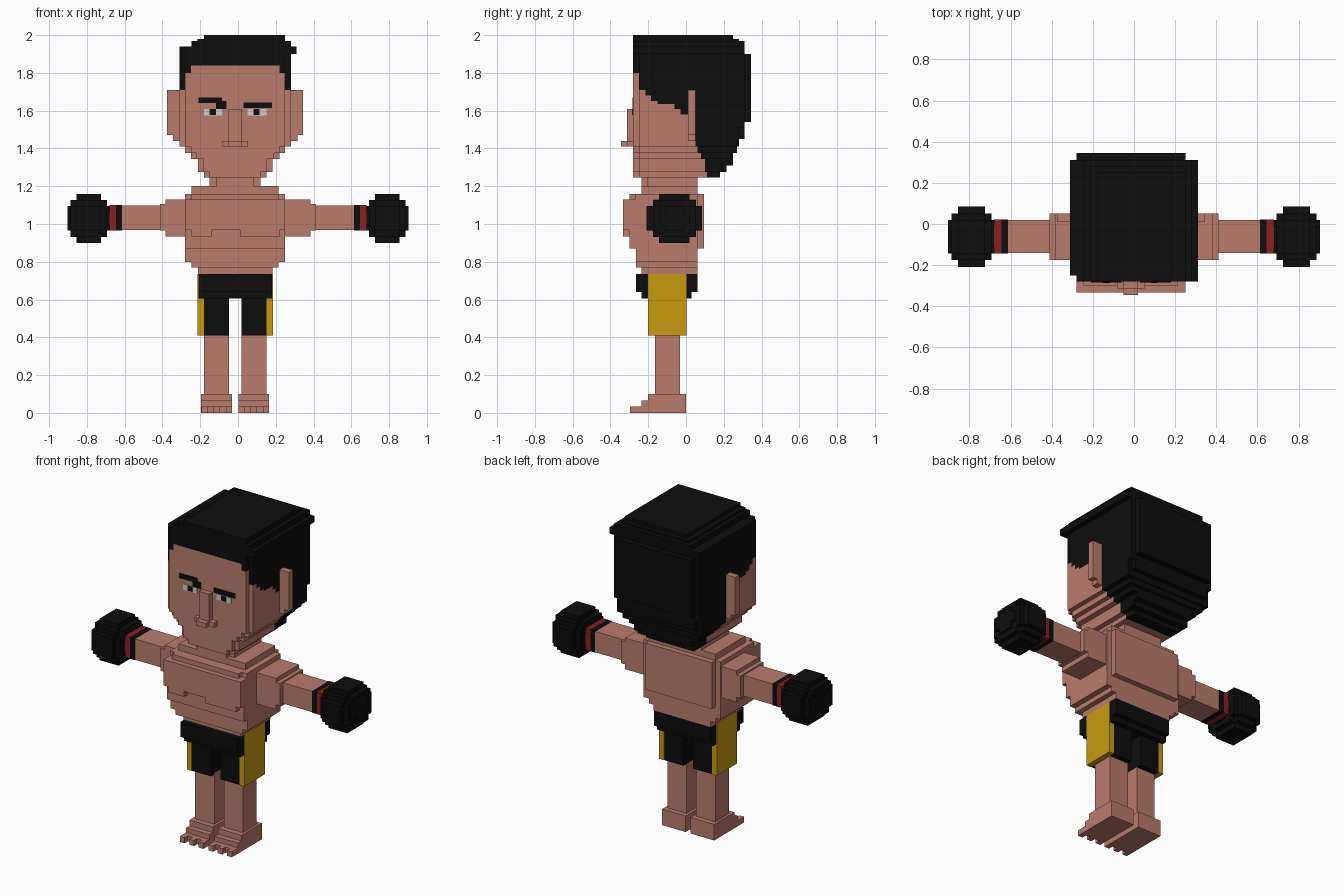
import bpy, bmesh, math

V = 0.0325      # size of one block
CX = -0.015     # middle of the body


def material(name, rgb):
    m = bpy.data.materials.new(name)
    m.diffuse_color = (*rgb, 1)
    return m


SKIN = material("skin", (0.49, 0.2, 0.15))
BLACK = material("black", (0.004, 0.004, 0.004))
YELLOW = material("yellow", (0.58, 0.33, 0.005))
RED = material("red", (0.26, 0.014, 0.014))
WHITE = material("eye_white", (0.62, 0.62, 0.62))


def blocks(name, mat, boxes):
    """One object from boxes given as (x0, x1, y0, y1, z0, z1)."""
    bm = bmesh.new()
    for x0, x1, y0, y1, z0, z1 in boxes:
        verts = bmesh.ops.create_cube(bm, size=1)["verts"]
        for v in verts:
            v.co.x = x1 if v.co.x > 0 else x0
            v.co.y = y1 if v.co.y > 0 else y0
            v.co.z = z1 if v.co.z > 0 else z0
    me = bpy.data.meshes.new(name)
    bm.to_mesh(me)
    bm.free()
    me.materials.append(mat)
    ob = bpy.data.objects.new(name, me)
    bpy.context.collection.objects.link(ob)
    return ob


def mid(half, y0, y1, z0, z1):
    """Box centred on the body."""
    return (CX - half, CX + half, y0, y1, z0, z1)


# ---- head: jaw narrows downwards in steps (half width, z0, z1, back y)
jaw = [(0.295, 1.41, 1.58, 0.05), (0.265, 1.376, 1.41, 0.06), (0.235, 1.344, 1.376, 0.08),
       (0.198, 1.275, 1.344, 0.10), (0.165, 1.245, 1.275, 0.11)]
head = [mid(h, -0.25, yb, z0, z1) for h, z0, z1, yb in jaw]
head += [mid(h - 0.03, -0.28, -0.25, z0, z1) for h, z0, z1, yb in jaw]
head += [mid(0.265, -0.28, -0.25, 1.58, 1.80), mid(0.235, -0.28, -0.25, 1.80, 1.84)]

# stepped hairline on the temples (y0, y1, z)
temple = [(-0.25, -0.215, 1.71), (-0.215, -0.185, 1.68), (-0.185, -0.15, 1.65),
          (-0.15, -0.06, 1.635), (-0.06, -0.03, 1.61), (-0.03, 0.05, 1.58)]
head += [mid(0.295, y0, y1, 1.58, z) for y0, y1, z in temple if z > 1.58]
blocks("head", SKIN, head)
blocks("neck", SKIN, [mid(0.10, -0.235, 0.0, 1.20, 1.245), mid(0.135, -0.205, 0.06, 1.16, 1.275)])

# ---- hair
hair = [mid(0.295, y0, y1, z, 1.90) for y0, y1, z in temple]
hair += [mid(0.235, -0.28, -0.25, 1.84, 1.90)]
hair += [mid(0.265, -0.28, -0.25, 1.84, 1.90)]
hair += [(x, x + 0.03, -0.28, -0.25, 1.80, 1.84) for x in (CX - 0.265, CX + 0.235)]
# back of the head
hair += [mid(0.295, 0.05, 0.31, 1.51, 1.90), mid(0.265, 0.31, 0.345, 1.54, 1.90),
         mid(0.295, 0.05, 0.28, 1.41, 1.51), mid(0.265, 0.28, 0.31, 1.45, 1.54),
         mid(0.265, 0.06, 0.27, 1.376, 1.41), mid(0.235, 0.08, 0.25, 1.344, 1.376),
         mid(0.198, 0.10, 0.25, 1.31, 1.344), mid(0.198, 0.10, 0.215, 1.275, 1.31),
         mid(0.165, 0.11, 0.18, 1.245, 1.275)]
# stepped crown
hair += [(-0.31, 0.31, -0.25, 0.31, 1.90, 1.94), (-0.28, 0.31, -0.28, 0.31, 1.90, 1.94),
         (-0.28, 0.25, 0.31, 0.345, 1.87, 1.90), (-0.245, 0.28, -0.28, 0.31, 1.94, 1.97),
         (-0.18, 0.25, -0.28, 0.25, 1.97, 2.0), (-0.215, 0.25, -0.28, 0.28, 1.94, 1.98)]
blocks("hair", BLACK, hair)

# ---- ears, nose, eyes, brows
for side, name in ((-1, "left"), (1, "right")):
    def out(a, b):
        return tuple(sorted((CX + side * a, CX + side * b)))
    blocks("ear_" + name, SKIN, [(*out(0.28, 0.36), 0.01, 0.05, 1.47, 1.71),
                                 (*out(0.28, 0.33), 0.01, 0.05, 1.44, 1.47)])
blocks("nose", SKIN, [mid(0.035, -0.313, -0.28, 1.41, 1.61), mid(0.068, -0.313, -0.28, 1.41, 1.44),
                      mid(0.035, -0.345, -0.313, 1.41, 1.44)])
F0, F1 = -0.284, -0.278
blocks("eye_whites", WHITE, [(-0.18, -0.085, F0, F1, 1.575, 1.61), (0.05, 0.15, F0, F1, 1.575, 1.61)])
blocks("pupils", BLACK, [(-0.15, -0.117, F0 - .002, F1, 1.578, 1.608),
                         (0.082, 0.115, F0 - .002, F1, 1.578, 1.608)])
blocks("brows", BLACK, [(-0.21, -0.085, F0, F1, 1.64, 1.67), (-0.117, -0.06, F0, F1, 1.61, 1.65),
                        (0.03, 0.18, F0, F1, 1.613, 1.643)])

# ---- torso
blocks("torso", SKIN, [
    mid(0.23, -0.235, 0.06, 1.13, 1.20), mid(0.265, -0.27, 0.06, 1.12, 1.16),
    mid(0.23, -0.30, 0.095, 1.12, 1.16),
    mid(0.265, -0.30, 0.06, 0.87, 1.13), mid(0.23, 0.05, 0.095, 0.87, 1.13),
    mid(0.265, -0.265, 0.06, 0.84, 0.87), mid(0.265, -0.265, 0.06, 0.80, 0.84),
    mid(0.23, -0.265, 0.06, 0.77, 0.80), mid(0.198, -0.235, 0.06, 0.735, 0.77)])
blocks("chest", SKIN, [mid(0.265, -0.333, -0.30, 0.968, 1.13),
                       (-0.25, -0.14, -0.333, -0.30, 0.935, 0.968),
                       (0.01, 0.22, -0.333, -0.30, 0.935, 0.968)])

# ---- arms, wrist bands and gloves
for side, name in ((-1, "left"), (1, "right")):
    def arm(a, b, *rest):
        return (*sorted((side * a, side * b)), *rest)
    blocks("upper_arm_" + name, SKIN, [arm(0.23, 0.385, -0.175, 0.052, 0.935, 1.13),
                                       arm(0.385, 0.412, -0.175, 0.052, 0.965, 1.105)])
    blocks("forearm_" + name, SKIN, [arm(0.40, 0.613, -0.142, 0.02, 0.967, 1.097)])
    blocks("black_band_" + name, BLACK, [arm(0.613, 0.645, -0.144, 0.022, 0.965, 1.1)])
    blocks("red_band_" + name, RED, [arm(0.645, 0.68, -0.144, 0.022, 0.965, 1.1)])
    # rounded glove from rows of blocks
    rows = []
    for k in range(8):
        for j in range(9):
            w = (k - 3.5) / 4.3
            u = (j - 4) / 4.8
            r = 1 - w * w - u * u
            if r < 0.13:
                continue
            h = min(3.5, max(1, round(4.1 * math.sqrt(r)))) * V
            y, z = -0.062 + (j - 4) * V, 1.03 + (k - 3.5) * V
            rows.append(arm(max(0.677, 0.79 - h), 0.79 + h, y - V / 2, y + V / 2, z - V / 2, z + V / 2))
    blocks("glove_" + name, BLACK, rows)

# ---- shorts
blocks("shorts_waist", BLACK, [mid(0.195, -0.265, 0.06, 0.64, 0.735),
                               mid(0.195, -0.235, 0.03, 0.605, 0.64)])
for side, name in ((-1, "left"), (1, "right")):
    def leg(a, b, *rest):
        return (*sorted((CX + side * a, CX + side * b)), *rest)
    blocks("shorts_leg_" + name, BLACK, [leg(0.033, 0.165, -0.197, 0.0, 0.41, 0.62)])
    blocks("side_stripe_" + name, YELLOW, [leg(0.165, 0.199, -0.2, 0.002, 0.41, 0.735)])
    # ---- legs and feet with notched toes
    blocks("leg_" + name, SKIN, [leg(0.033, 0.165, -0.165, -0.032, 0.09, 0.42)])
    foot = [leg(0.017, 0.18, -0.235, 0.0, 0, 0.065), leg(0.017, 0.18, -0.2, 0.0, 0.065, 0.1)]
    foot += [leg(0.017 + 2 * i * V, 0.017 + (2 * i + 1) * V, -0.296, -0.235, 0, 0.035) for i in range(3)]
    foot += [leg(0.017, 0.18, -0.265, -0.235, 0, 0.035)]
    blocks("foot_" + name, SKIN, foot)
